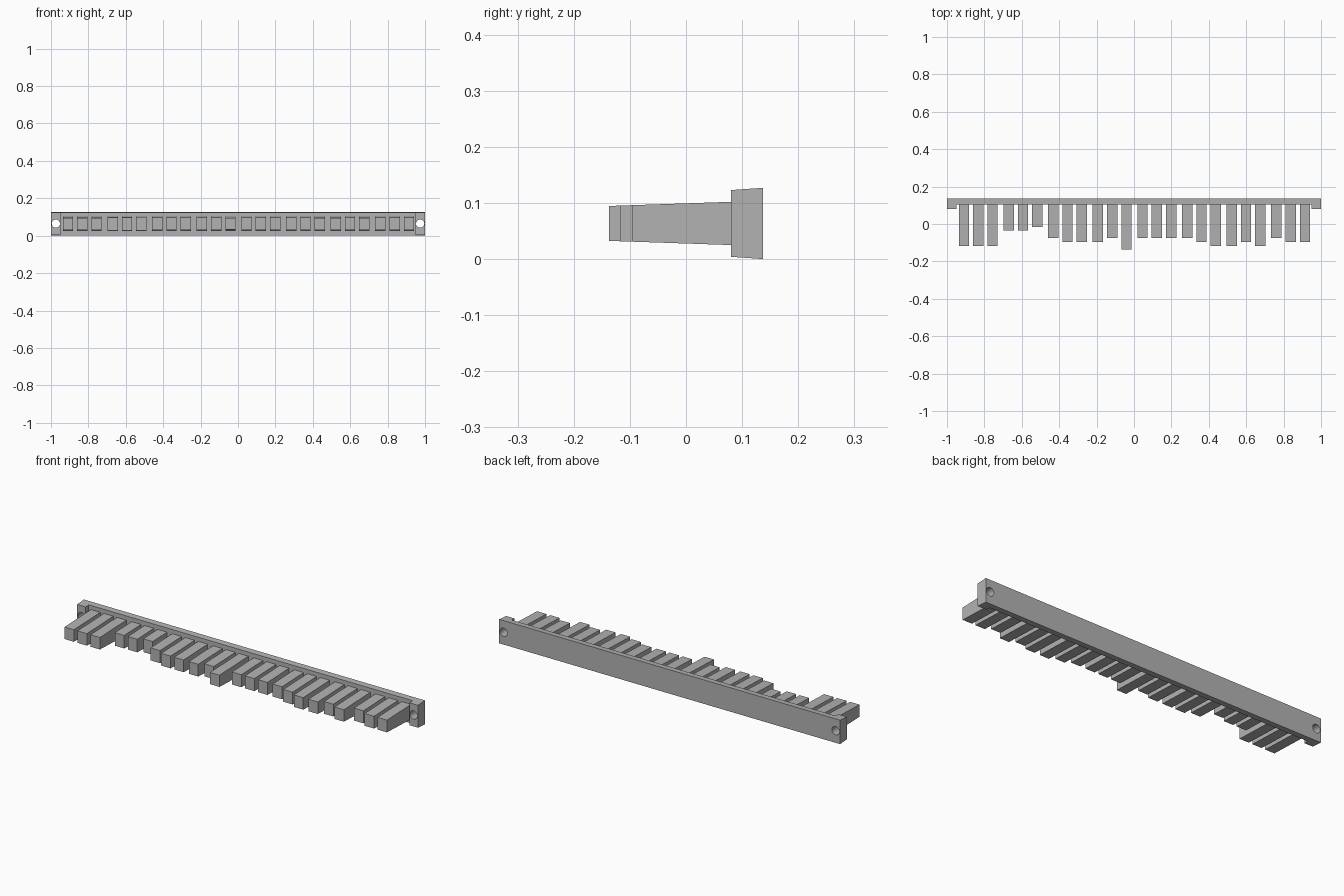
import bpy
import math

cube = bpy.data.objects.get("Cube")
if cube:
    bpy.data.objects.remove(cube, do_unlink=True)

grey = bpy.data.materials.new("plain grey")
grey.use_nodes = True
grey.diffuse_color = (0.45, 0.45, 0.45, 1)
grey.node_tree.nodes["Principled BSDF"].inputs["Base Color"].default_value = (0.45, 0.45, 0.45, 1)

BACK, PLATE_FRONT, LUG_FRONT = 0.1375, 0.105, 0.08
MID = 0.0635


def tapered_prism(name, plan, half_height):
    """Extrude a counter-clockwise plan; the height varies with depth y."""
    n = len(plan)
    verts = [(x, y, MID + s * half_height(y)) for s in (-1, 1) for x, y in plan]
    faces = [tuple(reversed(range(n))), tuple(range(n, 2 * n))]
    faces += [(i, (i + 1) % n, (i + 1) % n + n, i + n) for i in range(n)]
    mesh = bpy.data.meshes.new(name)
    mesh.from_pydata(verts, [], faces)
    mesh.materials.append(grey)
    obj = bpy.data.objects.new(name, mesh)
    bpy.context.collection.objects.link(obj)
    return obj


# Back bar with a forward lug at each end
bar = tapered_prism("back_bar", [
    (-1, BACK), (-1, LUG_FRONT), (-0.95, LUG_FRONT), (-0.95, PLATE_FRONT),
    (0.95, PLATE_FRONT), (0.95, LUG_FRONT), (1, LUG_FRONT), (1, BACK),
], lambda y: 0.0635 + (y - BACK) * 0.07)

# Screw holes through the lugs
for side, label in ((-1, "right"), (1, "left")):
    bpy.ops.mesh.primitive_cylinder_add(
        vertices=24, radius=0.022, depth=0.3,
        location=(side * 0.974, 0.1, MID + 0.001), rotation=(math.pi / 2, 0, 0))
    cutter = bpy.context.object
    cutter.name = label + "_hole_cutter"
    cutter.data.materials.append(grey)
    cutter.hide_render = True
    cutter.display_type = 'WIRE'
    cut = bar.modifiers.new(label + "_hole", 'BOOLEAN')
    cut.operation = 'DIFFERENCE'
    cut.solver = 'EXACT'
    cut.object = cutter
    bpy.context.view_layer.objects.active = bar
    bpy.ops.object.modifier_apply(modifier=cut.name)
    bpy.data.objects.remove(cutter, do_unlink=True)

# Teeth in groups of three; each digit is the tooth's length step
steps = "666" "221" "455" "547" "444" "456" "656" "455"
for i, step in enumerate(steps):
    x = -0.909 + (i // 3) * 0.2386 + (i % 3) * 0.0765
    tip = 0.0055 - int(step) * 0.0204
    w = 0.0275
    tapered_prism(f"tooth_{i + 1}", [
        (x - w, PLATE_FRONT + 0.005), (x - w, tip), (x + w, tip), (x + w, PLATE_FRONT + 0.005),
    ], lambda y: 0.0385 + (y - LUG_FRONT) * 0.034)
